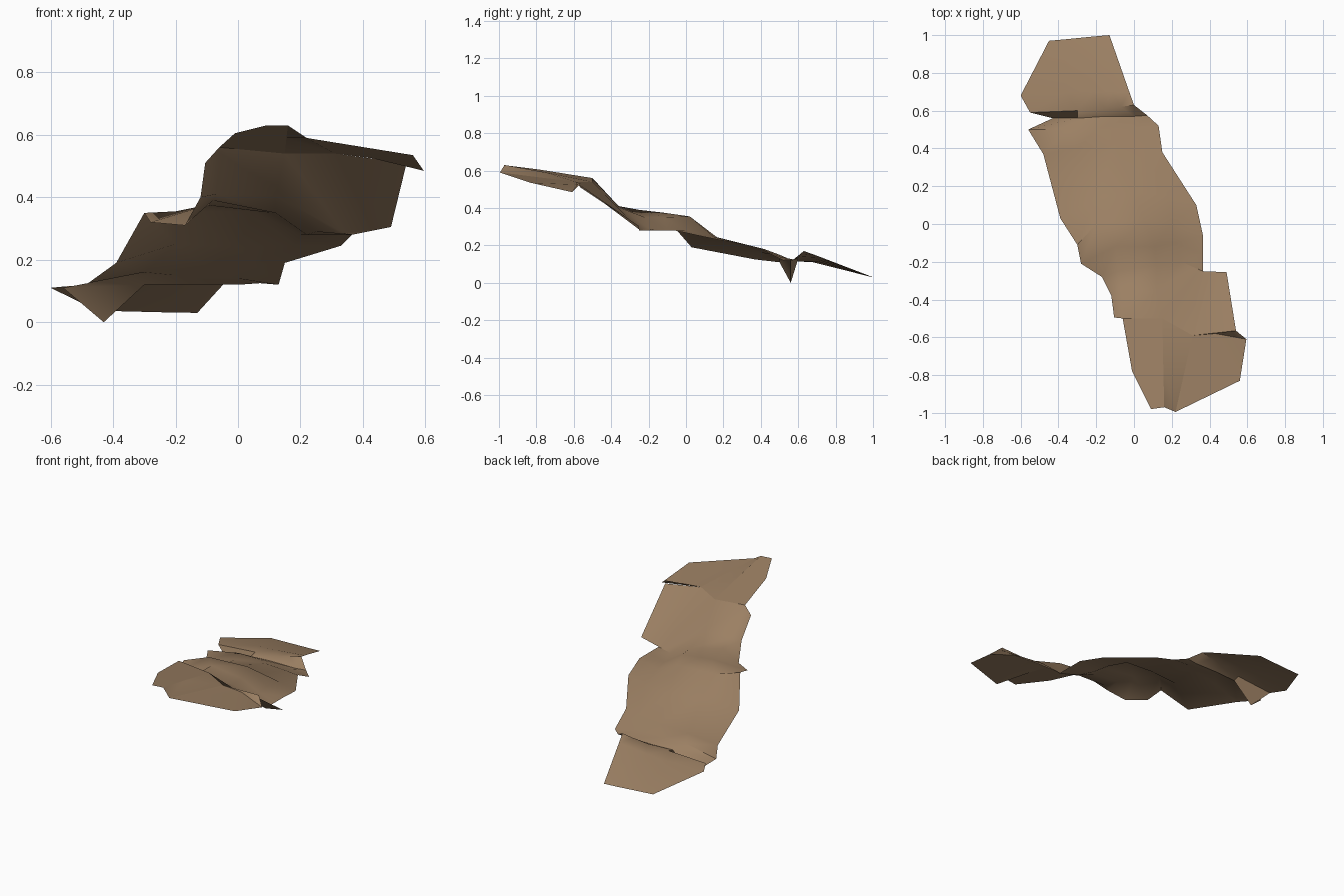
import bpy, math

rock = bpy.data.materials.new("sandy brown rock")
rock.diffuse_color = (0.33, 0.215, 0.125, 1)


def make(name, verts, faces):
    me = bpy.data.meshes.new(name)
    me.from_pydata(verts, [], faces)
    me.materials.append(rock)
    ob = bpy.data.objects.new(name, me)
    bpy.context.collection.objects.link(ob)
    bpy.ops.object.select_all(action='DESELECT')
    ob.select_set(True)
    bpy.context.view_layer.objects.active = ob
    bpy.ops.object.shade_smooth_by_angle(angle=math.radians(40))
    return ob


def sheet(name, rows):
    """Skin rows of points (left to right, front to back), upper side facing up."""
    n = len(rows[0])
    verts = [p for r in rows for p in r]
    faces = [(i*n+j, i*n+j+1, (i+1)*n+j+1, (i+1)*n+j)
             for i in range(len(rows)-1) for j in range(n-1)]
    return make(name, verts, faces)


# Main slope: step below the upper ledge, middle shelf, then the long ramp
edge = [(-.43, .56, .0), (-.3, .56, .12), (-.15, .57, .12), (0, .57, .12), (.07, .575, .125)]
sheet("main_slope", [
    [(-.105, -.495, .51), (-.06, -.5, .56), (.15, -.5, .54), (.31, -.59, .54), (.54, -.565, .51)],
    [(-.12, -.38, .40), (-.07, -.36, .41), (.12, -.36, .405), (.34, -.25, .285), (.49, -.255, .305)],
    [(-.17, -.28, .31), (-.08, -.25, .39), (.12, -.22, .35), (.25, -.2, .29), (.365, -.25, .28)],
    [(-.28, -.21, .32), (-.1, -.12, .375), (.11, -.12, .35), (.22, -.1, .28), (.365, -.16, .28)],
    [(-.30, -.11, .35), (-.2, 0, .355), (.05, .02, .355), (.2, 0, .28), (.365, -.06, .28)],
    [(-.39, .03, .19), (-.2, .14, .25), (0, .17, .24), (.18, .15, .245), (.33, .1, .245)],
    [(-.48, .37, .125), (-.3, .4, .16), (-.1, .42, .18), (.05, .4, .185), (.15, .38, .19)],
    [(-.56, .5, .11), (-.35, .5, .15), (-.2, .5, .15), (0, .5, .14), (.13, .52, .12)],
    edge,
])

# Lowest slab sloping down to the ground
sheet("lower_slab", [
    edge,
    [(-.55, .59, .115), (-.3, .6, .13), (-.15, .61, .14), (-.07, .62, .155), (0, .63, .17)],
    [(-.6, .68, .11), (-.36, .7, .115), (-.22, .7, .125), (-.12, .7, .135), (-.025, .7, .145)],
    [(-.45, .97, .037), (-.37, .977, .035), (-.29, .985, .033), (-.21, .993, .031), (-.13, 1, .03)],
])

# Upper ledge, left half
sheet("upper_left_ledge", [
    [(.09, -.98, .63), (.16, -.97, .63)],
    [(-.01, -.78, .605), (.155, -.75, .59)],
    [(-.06, -.5, .56), (.15, -.5, .54)],
])

# Steep face dropping from the left half to the right half
make("ledge_drop", [(.16, -.97, .63), (.22, -.995, .59), (.31, -.59, .54),
                    (.15, -.5, .54), (.155, -.75, .59)],
     [(0, 1, 4), (1, 2, 4), (2, 3, 4)])

# Upper ledge, right half, with the drooping outer corner
make("upper_right_ledge", [(.22, -.995, .59), (.56, -.83, .535), (.595, -.61, .485),
                           (.54, -.565, .53), (.31, -.59, .54), (.43, -.58, .525)],
     [(0, 1, 5), (1, 2, 5), (2, 3, 5), (3, 4, 5), (4, 0, 5)])
